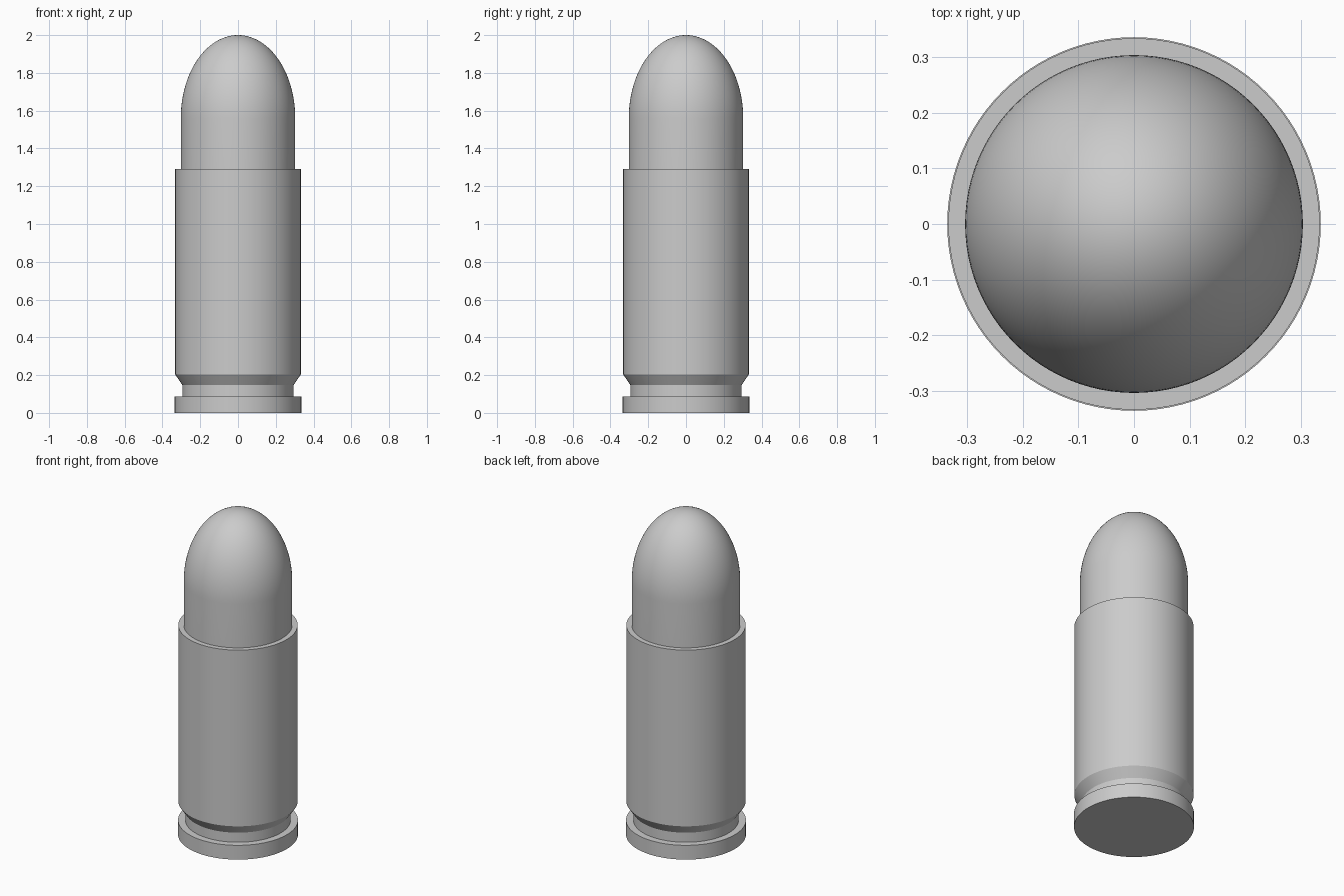
import bpy, bmesh, math

cube = bpy.data.objects.get("Cube")
if cube:
    bpy.data.objects.remove(cube, do_unlink=True)

SEGMENTS = 96

metal = bpy.data.materials.new("plain grey")
metal.use_nodes = True
grey = (0.6, 0.6, 0.6, 1)
metal.diffuse_color = grey
metal.node_tree.nodes["Principled BSDF"].inputs["Base Color"].default_value = grey


def lathe(name, profile):
    """Spin a (radius, height) profile around z."""
    bm = bmesh.new()
    verts = [bm.verts.new((r, 0, z)) for r, z in profile]
    edges = [bm.edges.new(pair) for pair in zip(verts, verts[1:])]
    bmesh.ops.spin(bm, geom=verts + edges, cent=(0, 0, 0), axis=(0, 0, 1),
                   angle=math.tau, steps=SEGMENTS, use_duplicate=False)
    bmesh.ops.remove_doubles(bm, verts=bm.verts, dist=1e-4)
    bmesh.ops.recalc_face_normals(bm, faces=bm.faces)
    # Open shells must face away from the axis
    side = max(bm.faces, key=lambda f: f.calc_area() * (abs(f.normal.z) < 0.1))
    if side.normal.dot(side.calc_center_median()) < 0:
        bmesh.ops.reverse_faces(bm, faces=bm.faces)
    mesh = bpy.data.meshes.new(name)
    bm.to_mesh(mesh)
    bm.free()
    mesh.materials.append(metal)
    obj = bpy.data.objects.new(name, mesh)
    bpy.context.collection.objects.link(obj)
    bpy.ops.object.select_all(action='DESELECT')
    obj.select_set(True)
    bpy.context.view_layer.objects.active = obj
    bpy.ops.object.shade_smooth_by_angle(angle=math.radians(28))
    return obj


# Case: base, rim, extractor groove, bevel, wall and mouth
lathe("case", [(0, 0), (0.335, 0), (0.335, 0.088), (0.294, 0.088), (0.294, 0.147),
               (0.333, 0.204), (0.333, 1.29), (0.303, 1.29)])

# Rounded tip: straight shank and elliptical nose
shank_r, nose_z, nose_h, steps = 0.303, 1.56, 0.44, 28
angles = [math.pi / 2 * i / steps for i in range(steps)]
nose = [(shank_r * math.cos(a), nose_z + nose_h * math.sin(a)) for a in angles]
lathe("tip", [(shank_r, 1.29)] + nose + [(0, nose_z + nose_h)])
